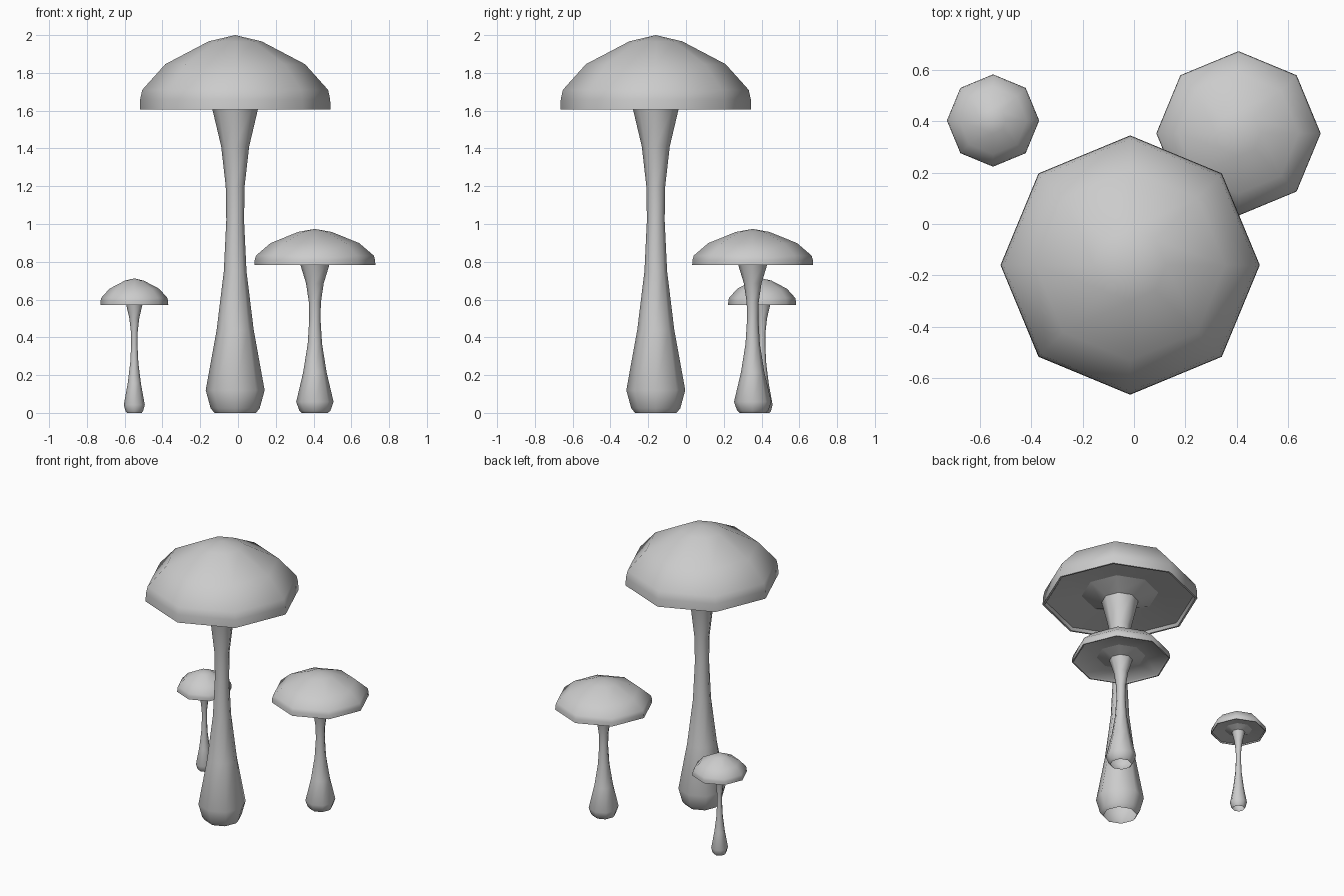
import bpy, bmesh, math

if "Cube" in bpy.data.objects:
    bpy.data.objects.remove(bpy.data.objects["Cube"])

SIDES = 8

# (radius, height) profiles of the tallest mushroom
STEM = [(0.11, 0), (0.13, 0.025), (0.156, 0.12), (0.098, 0.44), (0.06, 0.75),
        (0.047, 1.02), (0.05, 1.2), (0.074, 1.41), (0.12, 1.605), (0.25, 1.66)]
CAP = [(0.25, 1.66), (0.48, 1.625), (0.492, 1.605), (0.505, 1.605), (0.503, 1.66),
       (0.492, 1.71), (0.37, 1.846), (0.14, 1.967), (0, 2.0)]


def lathe(name, profile, centre, sx, sz):
    """Revolve a profile into an eight-sided part; zero radius closes to a point."""
    bm = bmesh.new()
    rings = []
    for r, z in profile:
        if r == 0:
            rings.append([bm.verts.new((0, 0, z * sz))] * SIDES)
        else:
            rings.append([bm.verts.new((r * sx * math.cos(i * math.tau / SIDES),
                                        r * sx * math.sin(i * math.tau / SIDES), z * sz))
                          for i in range(SIDES)])
    for a, b in zip(rings, rings[1:]):
        for i in range(SIDES):
            j = (i + 1) % SIDES
            quad = [a[i], a[j], b[j], b[i]]
            bm.faces.new(list(dict.fromkeys(quad)))
    mesh = bpy.data.meshes.new(name)
    bm.to_mesh(mesh)
    bm.free()
    ob = bpy.data.objects.new(name, mesh)
    ob.location = (centre[0], centre[1], 0)
    bpy.context.collection.objects.link(ob)
    bpy.ops.object.select_all(action='DESELECT')
    ob.select_set(True)
    bpy.context.view_layer.objects.active = ob
    bpy.ops.object.shade_smooth_by_angle(angle=math.radians(50))


# Three mushrooms: name, centre, width scale, height scale
for size, centre, sx, sz in [("large", (-0.015, -0.16), 1, 1),
                             ("medium", (0.407, 0.353), 0.634, 0.487),
                             ("small", (-0.549, 0.403), 0.356, 0.356)]:
    lathe(size + "_stem", STEM, centre, sx, sz)
    lathe(size + "_cap", CAP, centre, sx, sz)
